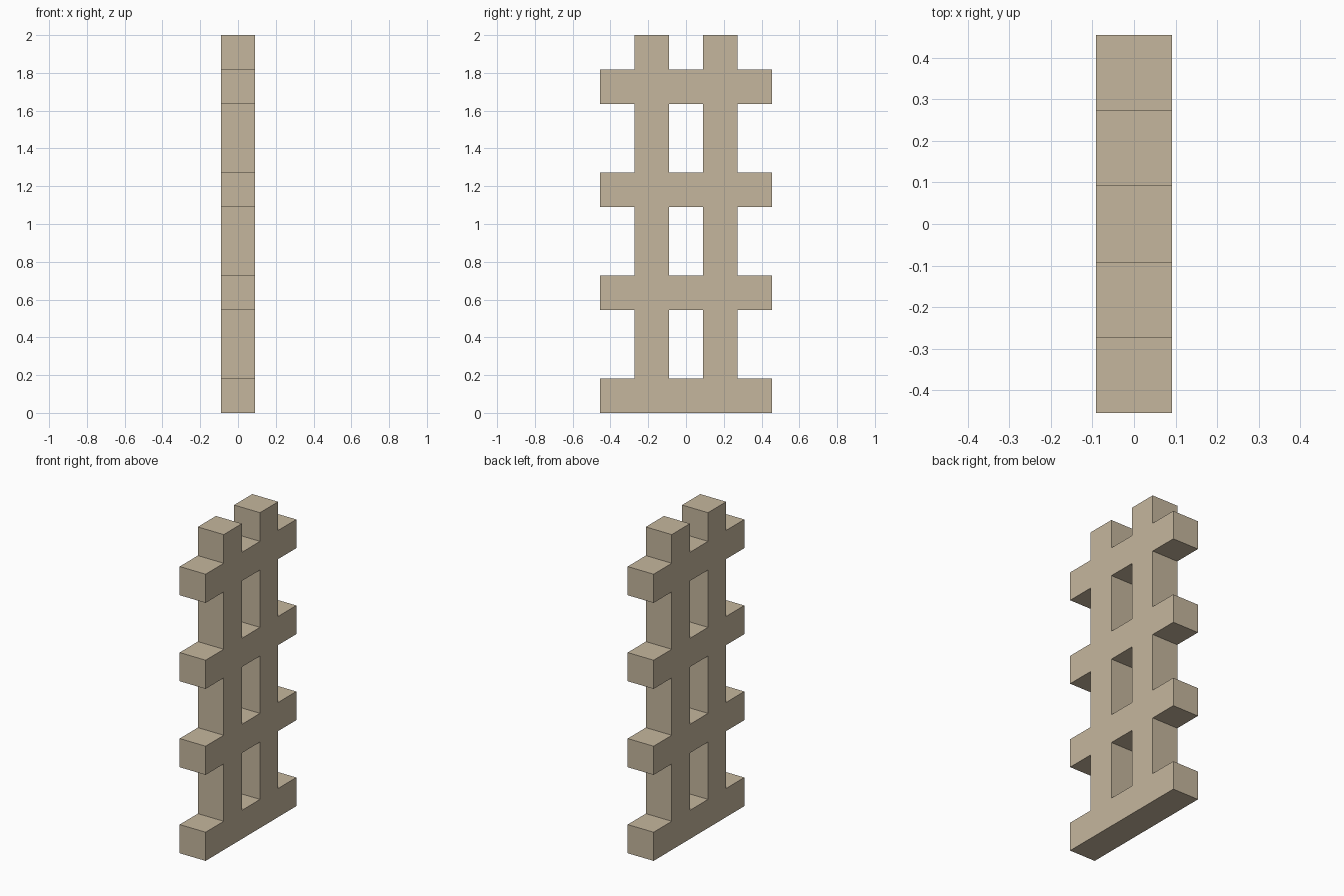
import bpy
import bmesh

cube = bpy.data.objects.get("Cube")
if cube:
    bpy.data.objects.remove(cube, do_unlink=True)

U = 2 / 11                                   # beam thickness
Y_LINES = [-2.5, -1.5, -0.5, 0.5, 1.5, 2.5]  # lattice lines, in beam widths
Z_LINES = [0, 1, 3, 4, 6, 7, 9, 10, 11]
POST_COLUMNS = (1, 3)
RAIL_ROWS = (0, 2, 4, 6)

# Weathered tan timber
timber = bpy.data.materials.new("tan timber")
timber.use_nodes = True
colour = (0.56, 0.47, 0.34, 1)
timber.diffuse_color = colour
timber.node_tree.nodes["Principled BSDF"].inputs["Base Color"].default_value = colour

# Flat lattice outline: keep only the cells covered by a post or a rail
bm = bmesh.new()
for row in range(len(Z_LINES) - 1):
    for col in range(len(Y_LINES) - 1):
        if row in RAIL_ROWS or col in POST_COLUMNS:
            y0, y1 = Y_LINES[col:col + 2]
            z0, z1 = Z_LINES[row:row + 2]
            corners = [(y0, z0), (y1, z0), (y1, z1), (y0, z1)]
            bm.faces.new([bm.verts.new((-U / 2, y * U, z * U)) for y, z in corners])
bmesh.ops.remove_doubles(bm, verts=bm.verts[:], dist=1e-4)

# Extrude the outline to one beam thickness, keeping the back as a closed solid
result = bmesh.ops.extrude_face_region(bm, geom=bm.faces[:], use_keep_orig=True)
moved = [g for g in result["geom"] if isinstance(g, bmesh.types.BMVert)]
bmesh.ops.translate(bm, verts=moved, vec=(U, 0, 0))
bmesh.ops.recalc_face_normals(bm, faces=bm.faces[:])

mesh = bpy.data.meshes.new("lattice_frame")
bm.to_mesh(mesh)
bm.free()
mesh.materials.append(timber)
frame = bpy.data.objects.new("lattice_frame", mesh)
bpy.context.collection.objects.link(frame)
